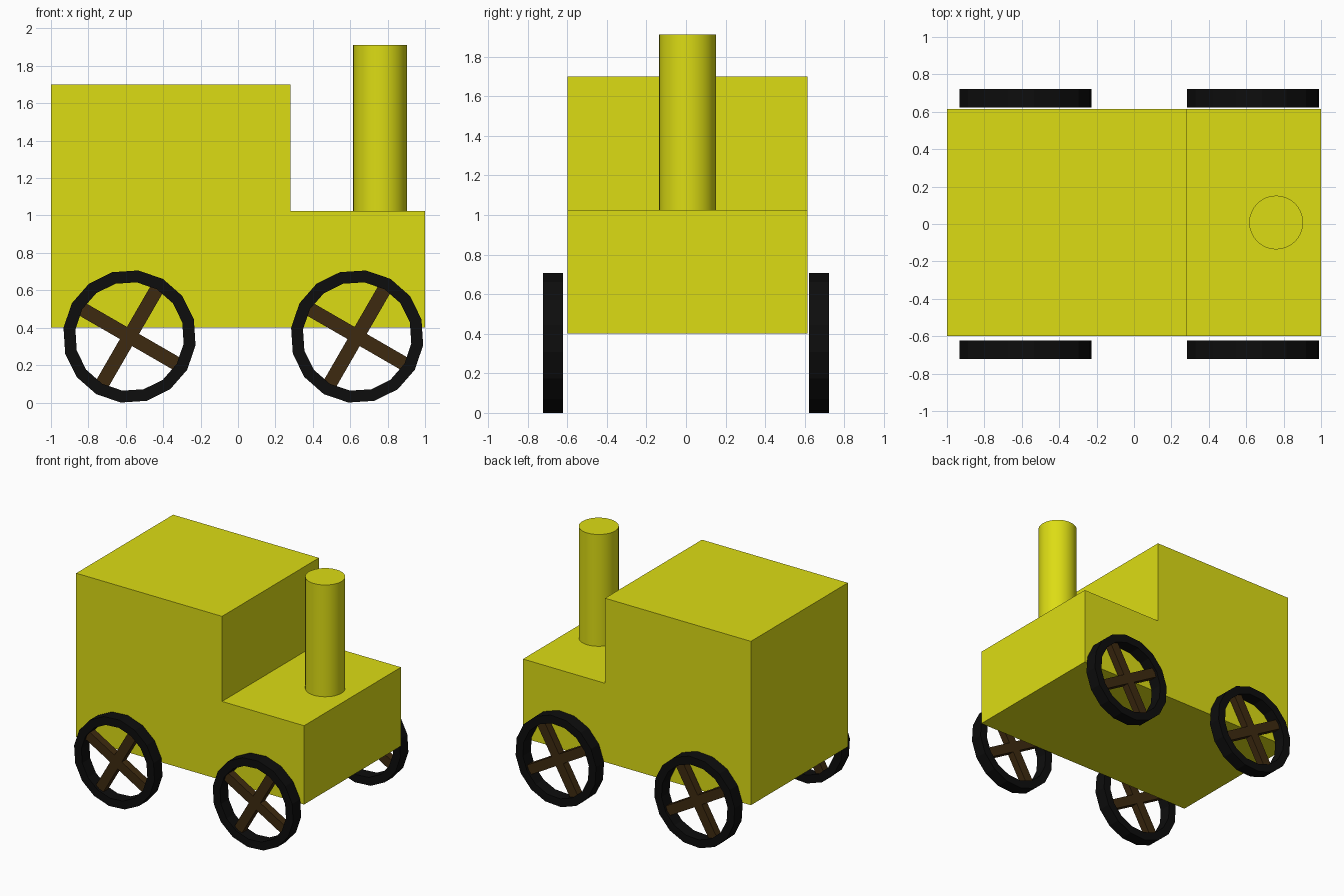
import bpy, bmesh
from math import pi, cos, sin, radians
from mathutils import Matrix, Vector

if "Cube" in bpy.data.objects:
    bpy.data.objects.remove(bpy.data.objects["Cube"])


def material(name, rgb):
    m = bpy.data.materials.new(name)
    m.diffuse_color = (*rgb, 1)
    m.use_nodes = True
    m.node_tree.nodes["Principled BSDF"].inputs["Base Color"].default_value = m.diffuse_color
    return m


YELLOW = material("yellow_paint", (0.72, 0.72, 0.007))
BLACK = material("black_rubber", (0.004, 0.004, 0.004))
BROWN = material("brown_wood", (0.048, 0.023, 0.005))


def make_object(name, bm, mat):
    bmesh.ops.recalc_face_normals(bm, faces=bm.faces)
    mesh = bpy.data.meshes.new(name)
    bm.to_mesh(mesh)
    bm.free()
    mesh.materials.append(mat)
    ob = bpy.data.objects.new(name, mesh)
    bpy.context.collection.objects.link(ob)
    return ob


# Body: stepped side profile extruded across the width
bm = bmesh.new()
profile = [(-1, 0.4), (1, 0.4), (1, 1.025), (0.28, 1.025), (0.28, 1.7), (-1, 1.7)]
face = bm.faces.new([bm.verts.new((x, -0.6, z)) for x, z in profile])
side = bmesh.ops.extrude_face_region(bm, geom=[face])["geom"]
bmesh.ops.translate(bm, vec=(0, 1.215, 0),
                    verts=[v for v in side if isinstance(v, bmesh.types.BMVert)])
make_object("body", bm, YELLOW)

# Chimney
bpy.ops.mesh.primitive_cylinder_add(vertices=32, radius=0.144, depth=0.89,
                                    location=(0.76, 0.008, 1.467))
chimney = bpy.context.object
chimney.name = "chimney"
chimney.data.materials.append(YELLOW)
bpy.ops.object.shade_smooth_by_angle()

# Wheels: square-section rim and two crossed spokes, all turned by 30 degrees
SIDES, OUTER, INNER, HALF, TURN = 16, 0.356, 0.292, 0.05, radians(30)


def add_rim(name, centre):
    bm = bmesh.new()
    section = [(OUTER, -HALF), (OUTER, HALF), (INNER, HALF), (INNER, -HALF)]
    rings = []
    for i in range(SIDES):
        a = TURN + 2 * pi * i / SIDES
        rings.append([bm.verts.new(centre + Vector((r * cos(a), y, -r * sin(a))))
                      for r, y in section])
    for i in range(SIDES):
        p, q = rings[i], rings[(i + 1) % SIDES]
        for j in range(4):
            k = (j + 1) % 4
            bm.faces.new((p[j], p[k], q[k], q[j]))
    make_object(name, bm, BLACK)


def add_spokes(name, centre):
    bm = bmesh.new()
    for angle in (TURN, TURN + pi / 2):
        bmesh.ops.create_cube(bm, size=1, matrix=Matrix.Translation(centre)
                              @ Matrix.Rotation(angle, 4, "Y")
                              @ Matrix.Diagonal((0.6, 0.06, 0.075, 1)))
    make_object(name, bm, BROWN)


for end, x in (("rear", -0.58), ("front", 0.637)):
    for side_name, y in (("right", -0.672), ("left", 0.672)):
        centre = Vector((x, y, 0.353))
        add_rim(f"{end}_{side_name}_rim", centre)
        add_spokes(f"{end}_{side_name}_spokes", centre)
